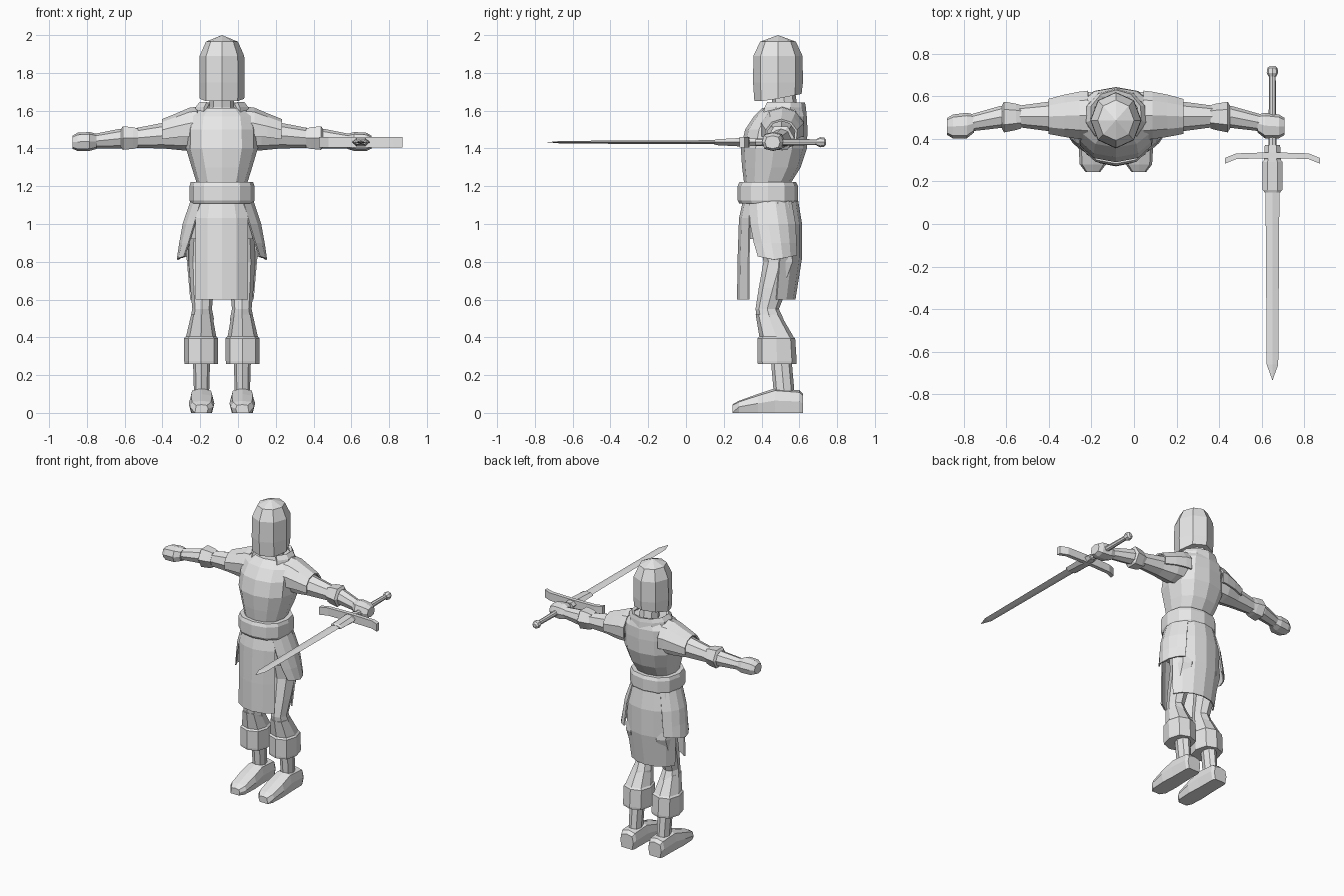
import bpy, bmesh, math

CX = -0.085          # body centre line
steel = bpy.data.materials.new("plain_grey")
steel.diffuse_color = (0.8, 0.8, 0.8, 1)


def loft(name, rings, n=8, axis='z', side=1, p=1.0, arc=None, turn=0, thick=0, shape=None):
    """Skin rings (t, c1, c2, r1, r2[, start, end]); arc rings stay open, others are capped."""
    bm = bmesh.new()
    rows = []
    for ring in rings:
        t, c1, c2, r1, r2 = ring[:5]
        a0, a1 = ring[5:7] if len(ring) > 5 else (arc or (0, 360))
        row = []
        for i in range(n + 1 if arc else n):
            a = math.radians(a0 + (a1 - a0) * i / n + turn)
            s, c = math.sin(a), math.cos(a)
            s = math.copysign(abs(s) ** p, s)
            c = math.copysign(abs(c) ** p, c)
            u, v = c1 + r1 * s, c2 - r2 * c
            x, y, z = {'z': (u, v, t), 'x': (t, u, v), 'y': (u, t, v)}[axis]
            if shape:
                x, y, z = shape(x, y, z)
            row.append(bm.verts.new((CX + side * x, y, z)))
        rows.append(row)
    for lo, hi in zip(rows, rows[1:]):
        m = len(lo)
        for i in range(m - 1 if arc else m):
            j = (i + 1) % m
            bm.faces.new((lo[i], lo[j], hi[j], hi[i]))
    if not arc:
        bm.faces.new(rows[0])
        bm.faces.new(rows[-1])
    bmesh.ops.remove_doubles(bm, verts=bm.verts, dist=0.0005)
    bmesh.ops.recalc_face_normals(bm, faces=bm.faces)
    me = bpy.data.meshes.new(name)
    bm.to_mesh(me)
    bm.free()
    me.materials.append(steel)
    ob = bpy.data.objects.new(name, me)
    bpy.context.collection.objects.link(ob)
    if thick:
        mod = ob.modifiers.new("thickness", 'SOLIDIFY')
        mod.thickness = thick
        mod.offset = 0
    return ob


# Head and neck
loft("helmet", [(1.65, 0, .487, .118, .125), (1.75, 0, .487, .120, .132),
                (1.89, 0, .487, .118, .130), (1.965, 0, .487, .085, .095),
                (2.0, 0, .487, 0, 0)],
     shape=lambda x, y, z: (x, y, z + max(0, y - .42) * .2 if z < 1.7 else z))
loft("neck", [(1.52, 0, .53, .085, .08), (1.62, 0, .525, .065, .065),
              (1.72, 0, .51, .065, .065)])
loft("collar", [(1.56, 0, .505, .145, .125), (1.615, 0, .51, .135, .115),
                (1.64, 0, .515, .115, .105)], n=8, arc=(40, 320), thick=.02)

# Torso and belt
loft("torso", [(1.12, 0, .43, .14, .13), (1.22, 0, .432, .135, .125),
               (1.30, 0, .452, .16, .155), (1.40, 0, .465, .19, .175),
               (1.50, 0, .478, .188, .165), (1.57, 0, .50, .175, .14),
               (1.615, 0, .515, .12, .11)], n=12, p=.85)
loft("belt", [(1.108, 0, .433, .165, .15), (1.125, 0, .433, .172, .16),
              (1.20, 0, .433, .172, .16), (1.222, 0, .433, .165, .15)], n=12, p=.85)

# Skirt: hips, front and back cloth, side plates
loft("hips", [(.92, 0, .46, .185, .14), (1.02, 0, .455, .19, .145),
              (1.13, 0, .445, .155, .135)], n=12, p=.9)
loft("front_cloth", [(1.12, 0, .445, .16, .14), (1.03, 0, .455, .19, .17),
                     (.80, 0, .46, .19, .183), (.60, 0, .46, .19, .185)],
     n=4, arc=(-46, 46), thick=.009)
loft("back_cloth", [(1.12, 0, .445, .165, .145), (1.0, 0, .455, .195, .155),
                    (.82, 0, .455, .19, .155), (.60, 0, .445, .17, .13)],
     n=6, arc=(105, 255), thick=.009)
for s, tag in ((-1, "right"), (1, "left")):
    loft("side_plate_" + tag, [(1.12, 0, .445, .165, .145, 42, 140),
                               (1.0, 0, .455, .205, .16, 45, 140),
                               (.90, 0, .46, .222, .16, 52, 140),
                               (.81, 0, .465, .235, .155, 58, 140)],
         n=5, arc=(42, 140), side=s, thick=.009,
         shape=lambda x, y, z: (x, y, z + abs(y - .47) * .2 if z < .85 else z))

    # Leg, greave and shoe
    loft("leg_" + tag, [(1.02, .085, .475, .085, .10), (.80, .10, .50, .075, .09),
                        (.66, .105, .46, .062, .075), (.55, .105, .43, .052, .062),
                        (.50, .105, .445, .062, .07), (.40, .105, .475, .055, .075),
                        (.27, .108, .505, .045, .055), (.10, .108, .52, .04, .055)],
         n=8, side=s)
    loft("greave_" + tag, [(.26, .11, .482, .088, .102), (.275, .11, .482, .09, .104),
                           (.395, .11, .478, .09, .10), (.405, .11, .478, .08, .09),
                           (.52, .107, .435, .056, .066)], n=8, side=s, p=.8)
    loft("shoe_" + tag, [(.62, .108, .05, .05, .05), (.60, .108, .06, .06, .06),
                         (.47, .108, .065, .062, .065), (.38, .108, .05, .068, .05),
                         (.28, .108, .032, .062, .032), (.245, .108, .022, .035, .022)],
         n=8, axis='y', side=s, p=.6,
         shape=lambda x, y, z: (x, y, 0 if z < .022 else z))

    # Arm, shoulder plate, elbow cuff and fist
    loft("arm_" + tag, [(.12, .51, 1.49, .09, .10), (.21, .508, 1.475, .09, .085),
                        (.31, .505, 1.468, .07, .068), (.46, .505, 1.455, .05, .052),
                        (.54, .503, 1.452, .052, .052), (.68, .475, 1.438, .04, .038)],
         n=8, axis='x', side=s)
    loft("shoulder_plate_" + tag, [(.13, .51, 1.50, .115, .115), (.17, .51, 1.50, .11, .11),
                                   (.24, .508, 1.49, .098, .09), (.315, .505, 1.475, .08, .075)],
         n=6, axis='x', arc=(70, 290), side=s, thick=.012)
    loft("elbow_cuff_" + tag, [(.445, .503, 1.455, .055, .058), (.47, .503, 1.455, .062, .066),
                               (.525, .502, 1.455, .072, .072), (.535, .502, 1.455, .055, .055)],
         n=6, axis='x', side=s, turn=30)
    loft("fist_" + tag, [(.665, .472, 1.437, .042, .04), (.70, .462, 1.437, .06, .05),
                         (.765, .458, 1.435, .056, .048), (.792, .458, 1.433, .04, .034)],
         n=8, axis='x', side=s, p=.75)

# Sword, pointing forward from the left fist
SX, SZ = .735, 1.433


def sword(name, rows, n, **kw):
    loft(name, [(y, SX, SZ, rx, rz) for y, rx, rz in rows], n=n, axis='y', **kw)


sword("pommel", [(.742, .012, .012), (.732, .024, .024), (.71, .027, .027),
                 (.692, .018, .018)], 8)
sword("grip", [(.70, .015, .015), (.50, .018, .018), (.30, .02, .02)], 8)
sword("guard_collar", [(.37, .036, .022), (.30, .04, .026), (.29, .048, .026),
                       (.16, .046, .018), (.148, .036, .012)], 6, turn=30)
sword("blade", [(.20, .033, .011), (-.66, .027, .007), (-.735, 0, 0)], 4)
loft("crossguard", [(SX + d, y, SZ, .019, .038) for d, y in
                    ((-.222, .297), (-.17, .318), (-.04, .322), (.04, .322),
                     (.17, .318), (.222, .297))],
     n=4, axis='x', turn=45)
